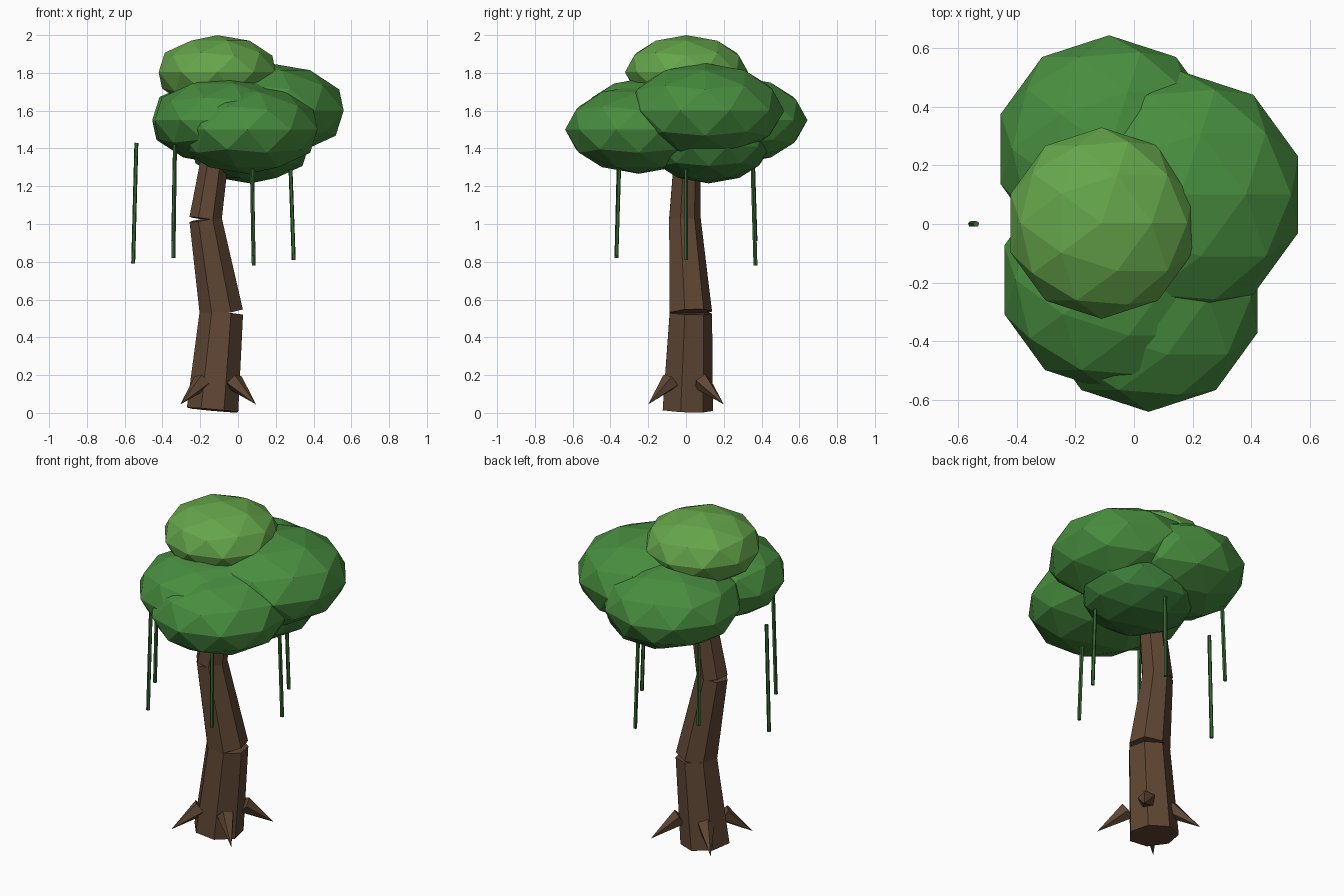
import bpy
from math import cos, sin, radians
from mathutils import Vector, Matrix

if "Cube" in bpy.data.objects:
    bpy.data.objects.remove(bpy.data.objects["Cube"])


def material(name, rgb):
    m = bpy.data.materials.new(name)
    m.diffuse_color = (*rgb, 1)
    m.use_nodes = True
    m.node_tree.nodes["Principled BSDF"].inputs["Base Color"].default_value = m.diffuse_color
    return m


BARK = material("bark", (0.115, 0.062, 0.034))
LIGHT = material("light_leaf", (0.13, 0.38, 0.07))
LEAF = material("leaf", (0.065, 0.27, 0.05))
DARK = material("dark_leaf", (0.045, 0.20, 0.04))
VINE = material("vine", (0.035, 0.13, 0.03))


def taper(name, start, end, r1, r2, sides, mat):
    """Tapered prism running from start to end."""
    a, b = Vector(start), Vector(end)
    axis = b - a
    bpy.ops.mesh.primitive_cone_add(vertices=sides, radius1=r1, radius2=r2,
                                    depth=axis.length)
    ob = bpy.context.object
    ob.name = name
    rot = Vector((0, 0, 1)).rotation_difference(axis)
    ob.matrix_world = Matrix.Translation((a + b) / 2) @ rot.to_matrix().to_4x4()
    ob.data.materials.append(mat)
    return ob


# Crooked trunk: separate seven-sided segments meeting at bends
path = [((-0.135, 0.003, 0.015), 0.14), ((-0.088, 0.02, 0.53), 0.118),
        ((-0.172, -0.01, 1.025), 0.088), ((-0.10, 0.01, 1.50), 0.068)]
for i in range(3):
    (p, r1), (q, r2) = path[i], path[i + 1]
    taper(f"trunk_segment_{i + 1}", p, q, r1, r2, 7, BARK)

# Root spikes on the diagonals
for i in range(4):
    a = radians(45 + 90 * i)
    base = (-0.105 + 0.12 * cos(a), 0.12 * sin(a), 0.165)
    tip = (-0.105 + 0.283 * cos(a), 0.283 * sin(a), 0.045)
    taper(f"root_{i + 1}", base, tip, 0.05, 0.0, 5, BARK)

# Foliage: flattened low-poly balls (centre, radius, colour)
clumps = [
    ("top_foliage", (-0.11, 0.003, 1.804), 0.326, LIGHT),
    ("right_foliage", (0.16, 0.10, 1.60), 0.42, LEAF),
    ("back_foliage", (-0.085, 0.255, 1.55), 0.388, LEAF),
    ("left_foliage", (-0.08, -0.19, 1.55), 0.38, LEAF),
    ("front_foliage", (0.05, -0.25, 1.50), 0.39, LEAF),
    ("lower_foliage", (0.065, 0.12, 1.41), 0.325, DARK),
]
for name, centre, r, mat in clumps:
    bpy.ops.mesh.primitive_ico_sphere_add(subdivisions=2, radius=r, location=centre)
    ob = bpy.context.object
    ob.name = name
    ob.scale.z = 0.6
    ob.data.materials.append(mat)

# Hanging vines in a ring, leaning slightly outward (top, bottom heights)
heights = [(1.29, 0.81), (1.29, 0.78), (1.38, 0.91),
           (1.43, 0.79), (1.42, 0.82), (1.31, 0.83)]
for i, (top, bottom) in enumerate(heights):
    a = radians(60 * i)
    c, s = cos(a), sin(a)
    taper(f"vine_{i + 1}", (-0.13 + 0.408 * c, 0.408 * s, top),
          (-0.13 + 0.425 * c, 0.425 * s, bottom), 0.011, 0.011, 5, VINE)
